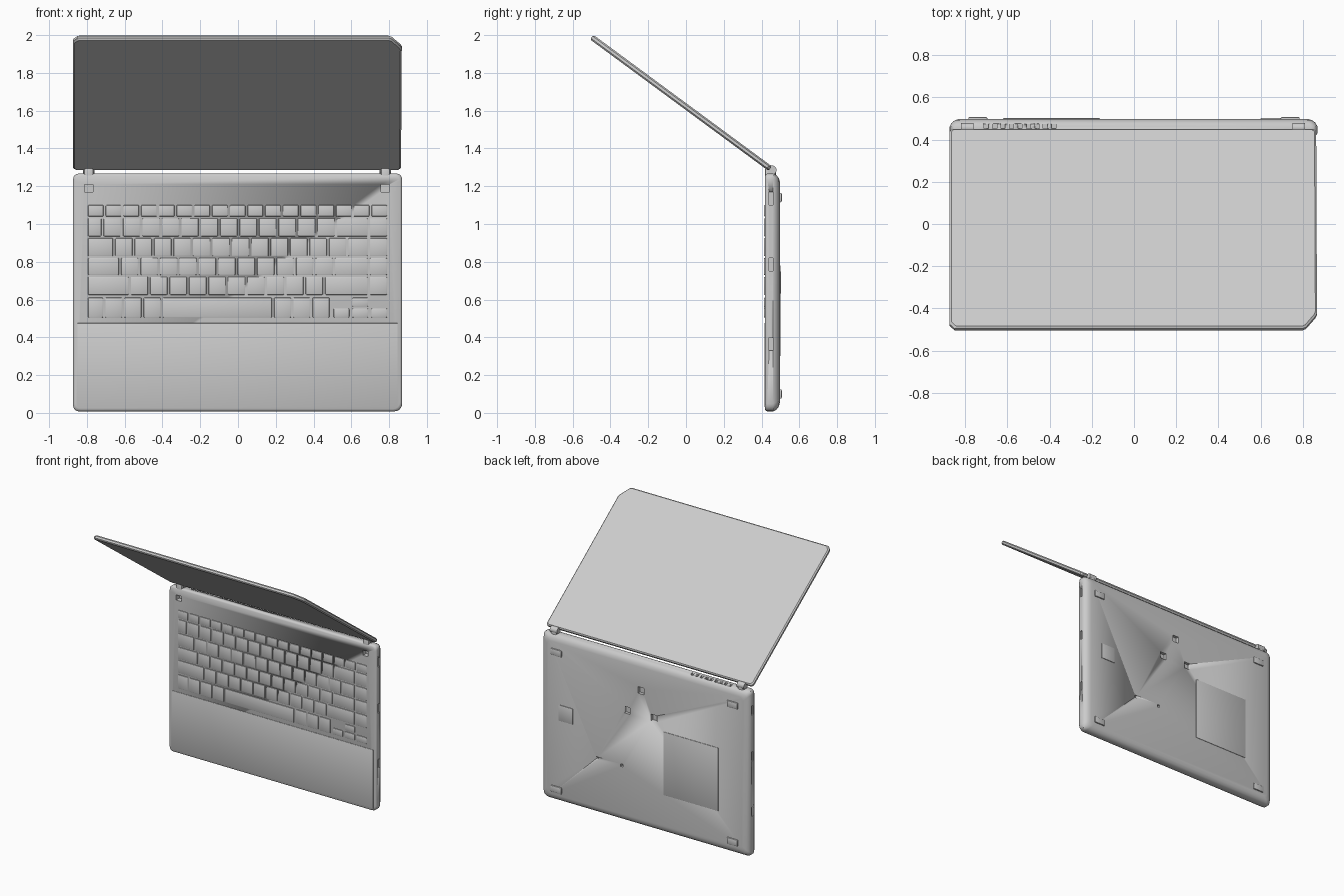
import bpy, bmesh, math
from mathutils import Matrix, Vector

if "Cube" in bpy.data.objects:
    bpy.data.objects.remove(bpy.data.objects["Cube"])

grey = bpy.data.materials.new("light grey")
grey.diffuse_color = (0.6, 0.6, 0.6, 1)
grey.use_nodes = True
grey.node_tree.nodes["Principled BSDF"].inputs["Base Color"].default_value = grey.diffuse_color


def finish(name, bm, angle=35):
    """Turn a bmesh into a named, shaded object."""
    bmesh.ops.recalc_face_normals(bm, faces=bm.faces)
    mesh = bpy.data.meshes.new(name)
    bm.to_mesh(mesh)
    bm.free()
    ob = bpy.data.objects.new(name, mesh)
    bpy.context.collection.objects.link(ob)
    mesh.materials.append(grey)
    bpy.ops.object.select_all(action='DESELECT')
    bpy.context.view_layer.objects.active = ob
    ob.select_set(True)
    bpy.ops.object.shade_smooth_by_angle(angle=math.radians(angle))
    return ob


def box(bm, x0, x1, y0, y1, z0, z1, bevel=0):
    """Add a box, optionally with bevelled edges."""
    m = Matrix.Translation(((x0 + x1) / 2, (y0 + y1) / 2, (z0 + z1) / 2))
    m = m @ Matrix.Diagonal((x1 - x0, y1 - y0, z1 - z0, 1))
    verts = bmesh.ops.create_cube(bm, size=1, matrix=m)["verts"]
    if bevel:
        edges = list({e for v in verts for e in v.link_edges})
        bmesh.ops.bevel(bm, geom=edges, offset=bevel, segments=2,
                        profile=0.5, affect='EDGES')


def outline(x0, x1, z0, z1, radii, steps=4):
    """Rounded rectangle, radii from lower left, counter-clockwise."""
    pts = []
    corners = [(x0, z0, 1, 1), (x1, z0, -1, 1), (x1, z1, -1, -1), (x0, z1, 1, -1)]
    for i, (x, z, sx, sz) in enumerate(corners):
        r = radii[i]
        for k in range(steps + 1):
            a = math.pi + i * math.pi / 2 + k * math.pi / 2 / steps
            pts.append((x + sx * r + r * math.cos(a), z + sz * r + r * math.sin(a)))
    return pts


def loft(bm, rings):
    """Skin equal-length rings of points and cap both ends."""
    loops = [[bm.verts.new(p) for p in ring] for ring in rings]
    for a, b in zip(loops, loops[1:]):
        for i in range(len(a)):
            j = (i + 1) % len(a)
            bm.faces.new((a[i], a[j], b[j], b[i]))
    bm.faces.new(loops[0])
    bm.faces.new(loops[-1])


# Base shell: rounded slab with a tapered underside
bm = bmesh.new()
rings = []
for y, d in [(0.417, 0.012), (0.422, 0.004), (0.43, 0), (0.462, 0),
             (0.48, 0.01), (0.492, 0.026), (0.498, 0.05)]:
    pts = outline(-0.873 + d, 0.869 - d, 0.008 + d, 1.267 - d, [0.03, 0.04, 0.03, 0.03])
    rings.append([(x, y, z) for x, z in pts])
loft(bm, rings)
base = finish("base_shell", bm)

# Pockets: hinge recesses, latch holes, screw holes, top-edge vents, side ports
bm = bmesh.new()
for x in (-0.79, 0.78):
    box(bm, x - 0.022, x + 0.022, 0.40, 0.455, 1.17, 1.21)
for x, z, w, h in [(0.03, 1.04, 0.05, 0.05), (0.145, 0.86, 0.05, 0.05),
                   (-0.08, 0.86, 0.05, 0.05), (0.4, 0.43, 0.02, 0.02),
                   (0.19, 0.43, 0.02, 0.02)]:
    box(bm, x - w / 2, x + w / 2, 0.475, 0.53, z - h / 2, z + h / 2)
for i in range(9):
    x = -0.71 + i * 0.04
    box(bm, x, x + 0.02, 0.452, 0.474, 1.253, 1.30)
for z in (0.33, 0.75, 1.1):
    box(bm, 0.86, 0.90, 0.44, 0.46, z, z + 0.07)
    box(bm, -0.90, -0.862, 0.44, 0.46, z - 0.02, z + 0.05)
cutter = finish("pocket_cutter", bm)
cutter.hide_render = True
mod = base.modifiers.new("pockets", 'BOOLEAN')
mod.operation = 'DIFFERENCE'
mod.object = cutter
mod.solver = 'EXACT'
bpy.context.view_layer.objects.active = base
bpy.ops.object.modifier_apply(modifier=mod.name)
bpy.data.objects.remove(cutter)

# Underside feet and raised service panel
bm = bmesh.new()
for x in (-0.74, 0.74):
    for z in (0.1, 1.14):
        box(bm, x - 0.045, x + 0.045, 0.49, 0.507, z - 0.025, z + 0.025, 0.006)
box(bm, 0.60, 0.72, 0.49, 0.502, 0.63, 0.75, 0.003)
box(bm, -0.62, -0.16, 0.49, 0.501, 0.30, 0.78, 0.0025)
finish("underside_feet", bm)

# Keyboard: rows of low rounded keys, widths in relative units
rows = [
    (1.04, 1.10, [1] * 17),
    (0.935, 1.03, [0.8] + [1] * 12 + [1.7, 1]),
    (0.83, 0.925, [1.4] + [1] * 12 + [1.1, 1]),
    (0.73, 0.82, [1.7] + [1] * 11 + [1.8, 1]),
    (0.625, 0.72, [2.2] + [1] * 10 + [2.3, 1]),
    (0.505, 0.61, [0.9, 1, 1, 1, 5.8, 1, 1, 1]),
]
bm = bmesh.new()
gap = 0.006
for z0, z1, widths in rows:
    left, right = -0.80, (0.49 if z0 < 0.6 else 0.795)
    unit = (right - left) / sum(widths)
    x = left
    for w in widths:
        box(bm, x + gap, x + w * unit - gap, 0.4125, 0.423, z0, z1, 0.0045)
        x += w * unit
# Arrow keys
for x in (0.50, 0.60, 0.70):
    box(bm, x + gap, x + 0.095 - gap, 0.4125, 0.423, 0.505, 0.553, 0.0045)
box(bm, 0.606, 0.689, 0.4125, 0.423, 0.563, 0.61, 0.0045)
finish("keyboard_keys", bm)

# Palm rest: slight raised plate below the keys
bm = bmesh.new()
box(bm, -0.85, 0.845, 0.4145, 0.42, 0.03, 0.475, 0.002)
finish("palm_rest", bm)

# Lid: thin slab tilted forward over the base, one corner cut off
start = Vector((0, 0.437, 1.281))
along = Vector((0, -0.945, 0.696)).normalized()
down = Vector((1, 0, 0)).cross(along)
length, thick = 1.174, 0.03


def lid_ring(inset, depth):
    i = inset
    pts = [(-0.873 + i, 0.015 + i), (-0.86 + i, i), (0.85 - i, i), (0.863 - i, 0.015 + i),
           (0.867 - i, length - 0.09 - i * 0.5), (0.86 - i, length - 0.072 - i * 0.5),
           (0.815 - i * 0.5, length - 0.008 - i), (0.80 - i * 0.5, length - i),
           (-0.85 + i, length - i), (-0.873 + i, length - 0.025 - i)]
    return [Vector((x, 0, 0)) + start + along * t - down * depth for x, t in pts]


bm = bmesh.new()
loft(bm, [lid_ring(0.008, 0), lid_ring(0, 0.008), lid_ring(0, thick - 0.008),
          lid_ring(0.008, thick)])
finish("lid", bm, 30)

# Hinges: arms rising from the base with a barrel joining the lid
bm = bmesh.new()
for x in (-0.79, 0.78):
    box(bm, x - 0.025, x + 0.025, 0.418, 0.476, 1.208, 1.30, 0.012)
    m = Matrix.Translation((x, 0.455, 1.286)) @ Matrix.Rotation(math.pi / 2, 4, 'Y')
    bmesh.ops.create_cone(bm, cap_ends=True, segments=20, radius1=0.024,
                          radius2=0.024, depth=0.06, matrix=m)
finish("hinges", bm)
